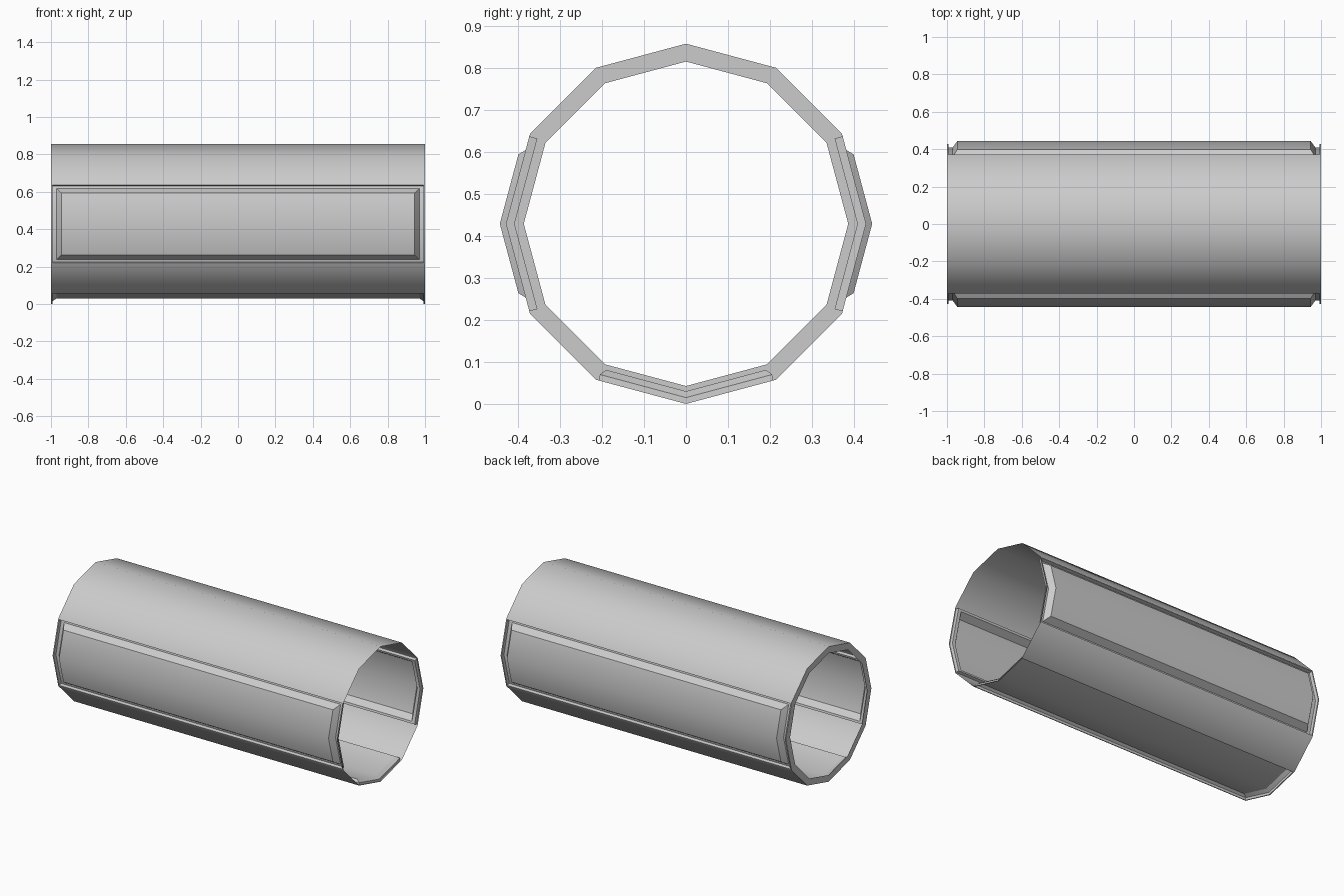
import bpy, bmesh
from math import sin, cos, tan, radians

if "Cube" in bpy.data.objects:
    bpy.data.objects.remove(bpy.data.objects["Cube"])

R, R_IN, L = 0.4285, 0.386, 1.0   # outer radius, rim inner radius, half length
T15 = tan(radians(15))
W = R * sin(radians(30))          # half width of a two-facet patch
bm = bmesh.new()


def polar(x, r, k):
    """Point on the 12-sided section; k = 0 is the bottom corner."""
    a = radians(30 * k)
    return bm.verts.new((x, r * sin(a), R - r * cos(a)))


def ring(k, x, w, r):
    """Six-point loop over two facets centred on corner k."""
    a = radians(30 * k)
    loop = []
    for px, t in ((-x, -w), (-x, 0), (-x, w), (x, w), (x, 0), (x, -w)):
        h = r - abs(t) * T15
        loop.append(bm.verts.new((px, h * sin(a) + t * cos(a),
                                  R - h * cos(a) + t * sin(a))))
    return loop


def patch(k, steps):
    """Nested loops joined into a sunken or raised panel."""
    rings = [ring(k, *s) for s in steps]
    for a, b in zip(rings, rings[1:]):
        for i in range(6):
            j = (i + 1) % 6
            bm.faces.new((a[i], a[j], b[j], b[i]))
    c = rings[-1]
    bm.faces.new((c[0], c[1], c[4], c[5]))
    bm.faces.new((c[1], c[2], c[3], c[4]))


# side panels: lip, groove, raised field
side = [(L, W, R), (0.993, 0.208, R), (0.991, 0.203, 0.408),
        (0.970, 0.190, 0.408), (0.945, 0.165, 0.443)]
# widths are measured along z for the sides and along y for the bottom
patch(3, side)
patch(9, side)

# bottom panel: lip and shallow recess
patch(0, [(L, W, R), (0.993, 0.2065, R), (0.992, 0.205, R - 0.015),
          (0.970, 0.190, R - 0.030)])

# plain facets
for k in (1, 4, 5, 6, 7, 10):
    bm.faces.new((polar(-L, R, k), polar(L, R, k),
                  polar(L, R, k + 1), polar(-L, R, k + 1)))

# flat rim at the left end
for k in range(12):
    bm.faces.new((polar(-L, R, k), polar(-L, R, k + 1),
                  polar(-L, R_IN, k + 1), polar(-L, R_IN, k)))

bmesh.ops.remove_doubles(bm, verts=bm.verts, dist=0.0005)
bmesh.ops.recalc_face_normals(bm, faces=bm.faces)
mesh = bpy.data.meshes.new("panelled_tube")
bm.to_mesh(mesh)
bm.free()
tube = bpy.data.objects.new("panelled_tube", mesh)
bpy.context.collection.objects.link(tube)
bpy.context.view_layer.objects.active = tube
tube.select_set(True)
bpy.ops.object.shade_smooth_by_angle(angle=radians(32))
